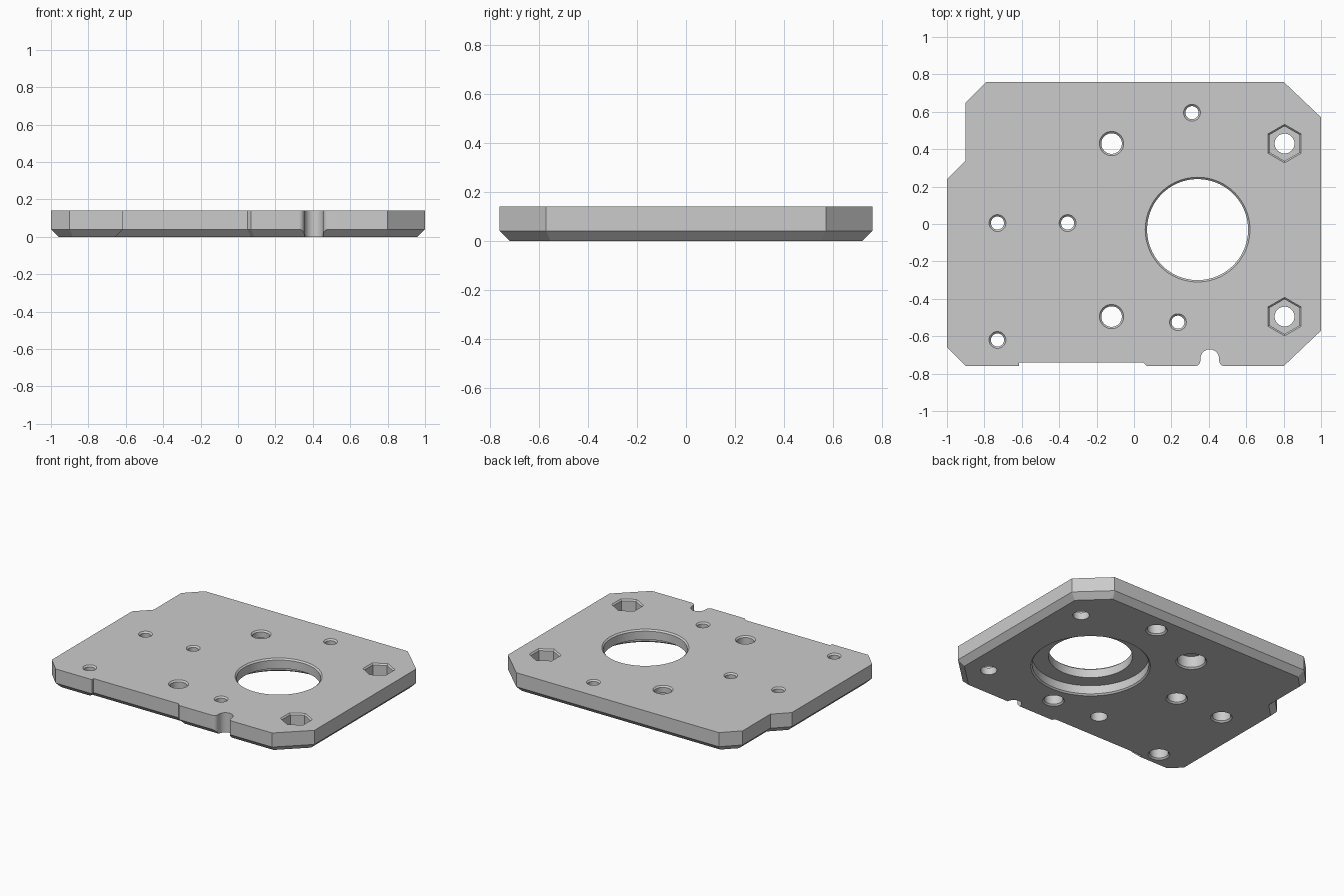
import bpy, bmesh
from math import pi, sin, cos, radians
from mathutils import Vector

cube = bpy.data.objects.get("Cube")
if cube:
    bpy.data.objects.remove(cube, do_unlink=True)

H = 0.14          # plate thickness
CHAMFER = 0.04    # bottom edge chamfer

grey = bpy.data.materials.new("plain grey")
grey.use_nodes = True
grey.diffuse_color = (0.6, 0.6, 0.6, 1)
grey.node_tree.nodes["Principled BSDF"].inputs["Base Color"].default_value = (0.6, 0.6, 0.6, 1)


def loft(name, rings):
    """Join equal rings of 3D points, bottom to top, into a closed solid."""
    bm = bmesh.new()
    loops = [[bm.verts.new(p) for p in ring] for ring in rings]
    n = len(loops[0])
    for low, high in zip(loops, loops[1:]):
        for i in range(n):
            j = (i + 1) % n
            bm.faces.new((low[i], low[j], high[j], high[i]))
    bm.faces.new(loops[0][::-1])
    bm.faces.new(loops[-1])
    bmesh.ops.recalc_face_normals(bm, faces=bm.faces)
    mesh = bpy.data.meshes.new(name)
    bm.to_mesh(mesh)
    bm.free()
    mesh.materials.append(grey)
    obj = bpy.data.objects.new(name, mesh)
    bpy.context.collection.objects.link(obj)
    return obj


def inset(points, d):
    """Mitred inset of a counter-clockwise outline."""
    result = []
    for i, p in enumerate(points):
        a = (p - points[i - 1]).normalized()
        b = (points[(i + 1) % len(points)] - p).normalized()
        na, nb = Vector((-a.y, a.x)), Vector((-b.y, b.x))
        result.append(p + (na + nb) * d / (1 + na.dot(nb)))
    return result


def at(points, z):
    return [(p[0], p[1], z) for p in points]


def circle(x, y, r, n, turn=0.0):
    return [(x + r * cos(2 * pi * i / n + turn), y + r * sin(2 * pi * i / n + turn)) for i in range(n)]


def bore(name, x, y, profile, n=48, turn=0.0):
    """Round or polygonal cutter from (radius, height) pairs."""
    return loft(name, [at(circle(x, y, r, n, turn), z) for r, z in profile])


# Plate with a chamfered lower edge
outline = [Vector(p) for p in (
    (-1, -0.66), (-0.9, -0.76), (-0.615, -0.76), (-0.615, -0.74), (0.05, -0.74),
    (0.07, -0.76), (0.8, -0.76), (1, -0.57), (1, 0.57), (0.8, 0.76),
    (-0.79, 0.76), (-0.9, 0.65), (-0.9, 0.34), (-1, 0.24))]
plate = loft("mounting_plate", [at(inset(outline, CHAMFER), 0), at(outline, CHAMFER), at(outline, H)])

cutters = []
E = 0.01   # overshoot and rim chamfer


def rim(r):
    return [(r, H - E), (r + E, H), (r + E, H + E)]


# Central opening with a wide seat underneath
cutters.append(bore("opening_cutter", 0.34, -0.03, [(0.27, -E)] + rim(0.27), 96))
cutters.append(bore("seat_cutter", 0.34, -0.03,
                    [(0.385, -E), (0.385, 0), (0.375, E), (0.375, 0.07)], 96))

# Screw holes, counterbored from below
for x, y, r, seat in ((0.31, 0.595, 0.035, 0.06), (-0.73, 0.005, 0.035, 0.06),
                      (-0.355, 0.005, 0.035, 0.06), (0.235, -0.525, 0.035, 0.06),
                      (-0.73, -0.62, 0.035, 0.06), (-0.12, 0.43, 0.055, 0.09),
                      (-0.12, -0.495, 0.055, None)):
    cutters.append(bore("screw_hole_cutter", x, y, [(r, -E)] + rim(r)))
    if seat:
        cutters.append(bore("screw_seat_cutter", x, y,
                            [(seat + E, -E), (seat + E, 0), (seat, E), (seat, 0.09)]))

# Hexagonal nut pockets over round holes
for y in (0.43, -0.495):
    cutters.append(bore("nut_hole_cutter", 0.805, y, [(0.053, -E), (0.053, 0.1)]))
    cutters.append(bore("nut_pocket_cutter", 0.805, y, [(0.093, 0.05)] + rim(0.093), 6, pi / 6))

# Rounded cable notch with flared mouth
half = [(0.08 - 0.03 * sin(radians(a)), -0.73 - 0.03 * cos(radians(a))) for a in range(0, 91, 15)]
half += [(0.05 * cos(radians(a)), -0.72 + 0.05 * sin(radians(a))) for a in range(0, 90, 10)]
half = [(0.08, -0.8)] + half
notch = [(0.405 + x, y) for x, y in half] + [(0.405, -0.67)] + [(0.405 - x, y) for x, y in half[::-1]]
cutters.append(loft("notch_cutter", [at(notch, -E), at(notch, H + E)]))

# Cut everything and keep the finished mesh
for cutter in cutters:
    cutter.hide_render = True
    mod = plate.modifiers.new("cut", "BOOLEAN")
    mod.operation = "DIFFERENCE"
    mod.solver = "EXACT"
    mod.object = cutter

bpy.ops.object.select_all(action="DESELECT")
bpy.context.view_layer.objects.active = plate
plate.select_set(True)
for mod in list(plate.modifiers):
    bpy.ops.object.modifier_apply(modifier=mod.name)
for cutter in cutters:
    bpy.data.objects.remove(cutter, do_unlink=True)
bpy.ops.object.shade_smooth_by_angle(angle=radians(25))
